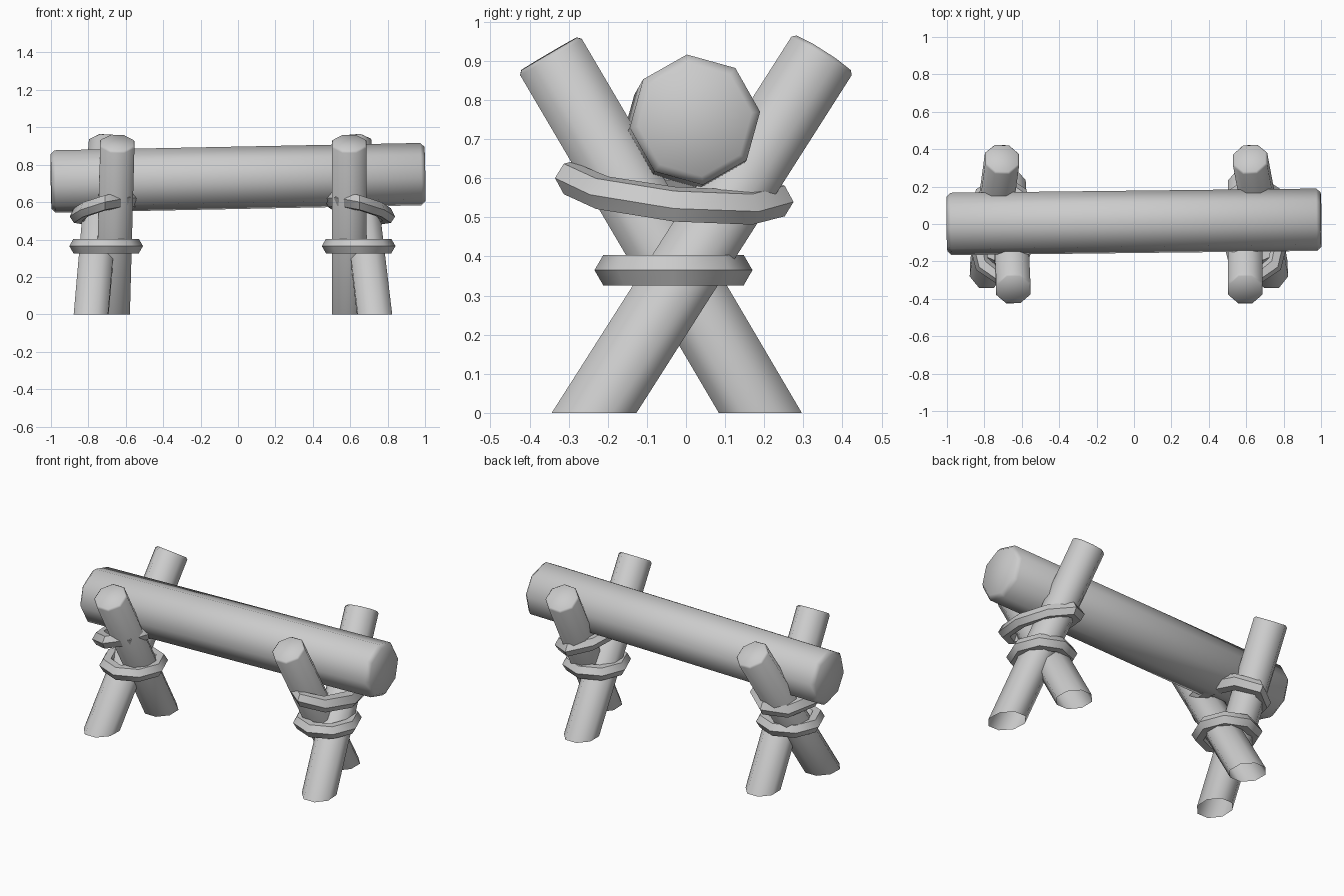
import bpy, bmesh
from math import sin, cos, tau, radians
from mathutils import Vector, Matrix

if "Cube" in bpy.data.objects:
    bpy.data.objects.remove(bpy.data.objects["Cube"], do_unlink=True)

GREY = (0.6, 0.6, 0.6, 1)
mat = bpy.data.materials.new("plain grey")
mat.use_nodes = True
mat.diffuse_color = GREY
mat.node_tree.nodes["Principled BSDF"].inputs["Base Color"].default_value = GREY


def finish(name, bm):
    bmesh.ops.recalc_face_normals(bm, faces=bm.faces)
    mesh = bpy.data.meshes.new(name)
    bm.to_mesh(mesh)
    bm.free()
    mesh.materials.append(mat)
    obj = bpy.data.objects.new(name, mesh)
    bpy.context.collection.objects.link(obj)
    bpy.ops.object.select_all(action='DESELECT')
    obj.select_set(True)
    bpy.context.view_layer.objects.active = obj
    bpy.ops.object.shade_smooth_by_angle(angle=radians(50))


def pole(name, start, end, radius, phase, side, chamfer, grounded=False):
    """Eight-sided pole with chamfered ends; a grounded one is cut open at the floor."""
    a, b = Vector(start), Vector(end)
    w = (b - a).normalized()
    if grounded:
        a -= w * 0.2
    v = w.cross(Vector(side)).normalized()
    u = v.cross(w)
    length = (b - a).length
    rings = [(0, radius - chamfer), (chamfer, radius),
             (length - chamfer, radius), (length, radius - chamfer)]
    bm = bmesh.new()
    loops = []
    for dist, r in rings:
        angles = [radians(phase) + tau * i / 8 for i in range(8)]
        loops.append([bm.verts.new(a + w * dist + (u * cos(t) + v * sin(t)) * r)
                      for t in angles])
    for low, high in zip(loops, loops[1:]):
        for i in range(8):
            j = (i + 1) % 8
            bm.faces.new((low[i], low[j], high[j], high[i]))
    bm.faces.new(loops[0])
    bm.faces.new(loops[-1])
    if grounded:
        bmesh.ops.bisect_plane(bm, geom=bm.verts[:] + bm.edges[:] + bm.faces[:],
                               plane_co=(0, 0, 0), plane_no=(0, 0, 1), clear_inner=True)
    finish(name, bm)


def rope(name, centre, half_x, half_y, slope_x=0, slope_y=0, tube=0.045):
    """Oval loop of faceted rope, tilted by the two slopes."""
    bm = bmesh.new()
    loops = []
    for i in range(8):
        t = tau * i / 8
        ring = []
        for k in range(6):
            p = tau * k / 6
            out = tube * (cos(p) - 1)
            x, y = (half_x + out) * cos(t), (half_y + out) * sin(t)
            z = tube * sin(p) + slope_x * x + slope_y * y
            ring.append(bm.verts.new(Vector(centre) + Vector((x, y, z))))
        loops.append(ring)
    for i in range(8):
        p, q = loops[i], loops[(i + 1) % 8]
        for k in range(6):
            m = (k + 1) % 6
            bm.faces.new((p[k], q[k], q[m], p[m]))
    finish(name, bm)


# Horizontal log
pole("log_beam", (-1, 0, 0.71), (1, 0.023, 0.75), 0.168, 7, (0, 1, 0), 0.022)

# Crossed legs: foot x and top x of each
legs = {
    "left_leg_front_foot": (0.73, 0.62, -1),
    "left_leg_back_foot": (0.595, 0.595, 1),
    "right_leg_front_foot": (-0.785, -0.705, -1),
    "right_leg_back_foot": (-0.67, -0.645, 1),
}
for name, (foot_x, top_x, way) in legs.items():
    foot_y = -0.235 if way < 0 else 0.19
    pole(name, (foot_x, foot_y, 0), (top_x, -0.35 * way, 0.918),
         0.099, 22.5, (1, 0, 0), 0.01, grounded=True)

# Rope lashings on each pair of legs
for side, x, way in (("left", 0.645, 1), ("right", -0.705, -1)):
    rope(side + "_lower_rope", (x, -0.032, 0.365), 0.197, 0.202)
    rope(side + "_upper_rope", (x + 0.005 * way, -0.03, 0.57), 0.19, 0.305,
         slope_x=-0.25 * way, slope_y=-0.1)
